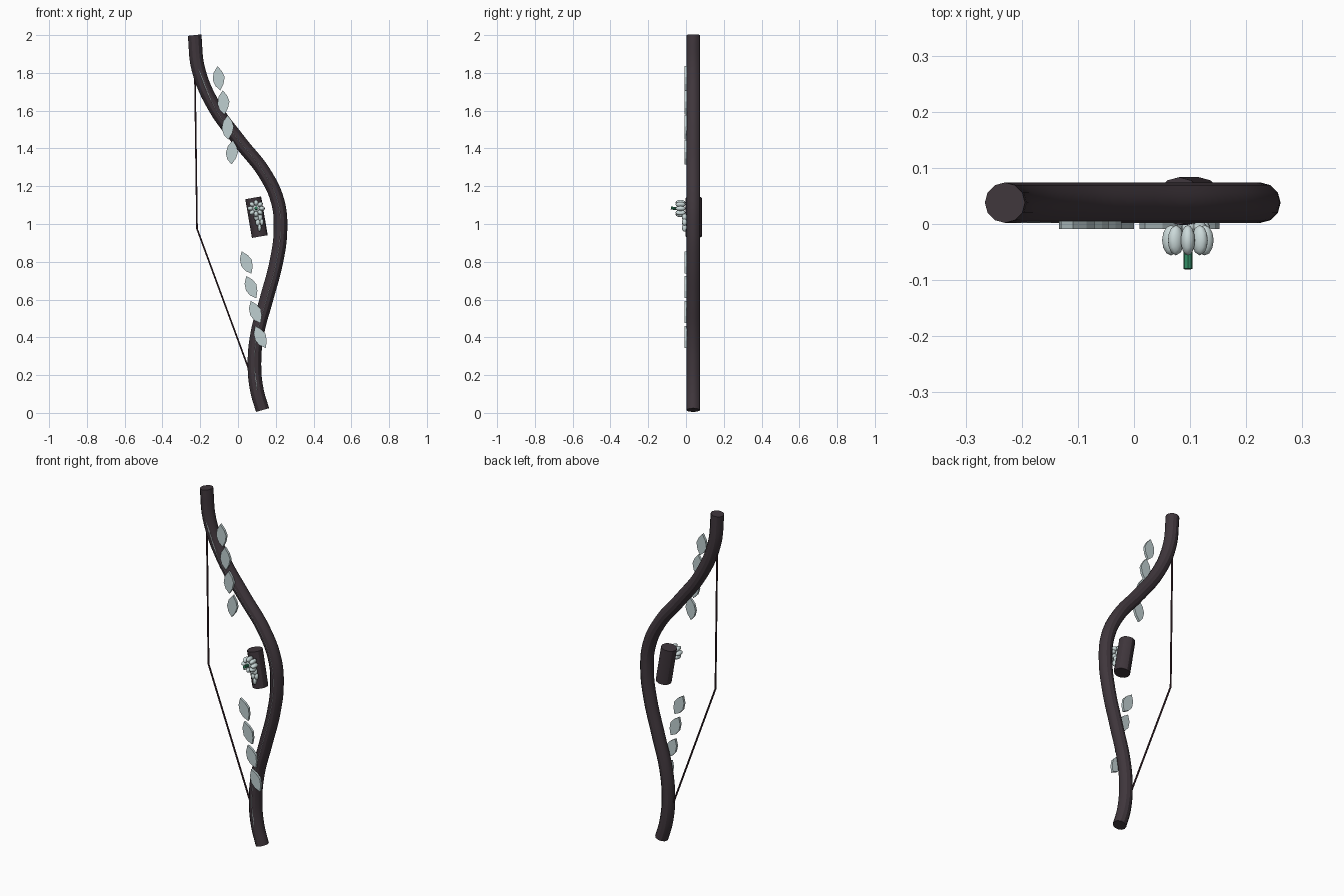
import bpy, bmesh, math
from mathutils import Vector, Matrix

if "Cube" in bpy.data.objects:
    bpy.data.objects.remove(bpy.data.objects["Cube"])


def material(name, rgb):
    m = bpy.data.materials.new(name)
    m.diffuse_color = (*rgb, 1)
    m.use_nodes = True
    m.node_tree.nodes["Principled BSDF"].inputs["Base Color"].default_value = m.diffuse_color
    return m


WOOD = material("dark wood", (0.050, 0.037, 0.045))
CORD = material("dark cord", (0.050, 0.022, 0.030))
PALE = material("pale leaf", (0.52, 0.62, 0.63))
FLOWER = material("pale fruit", (0.60, 0.70, 0.70))
GREEN = material("stem green", (0.03, 0.25, 0.12))


def tube(name, pts, radius, mat, smooth=True, res=4):
    cu = bpy.data.curves.new(name, 'CURVE')
    cu.dimensions = '3D'
    cu.bevel_depth, cu.bevel_resolution = radius, res
    cu.use_fill_caps = True
    cu.resolution_u = 6
    if smooth:
        s = cu.splines.new('BEZIER')
        s.bezier_points.add(len(pts) - 1)
        for bp, p in zip(s.bezier_points, pts):
            bp.co = p
            bp.handle_left_type = bp.handle_right_type = 'AUTO'
    else:
        s = cu.splines.new('POLY')
        s.points.add(len(pts) - 1)
        for sp, p in zip(s.points, pts):
            sp.co = (*p, 1)
    ob = bpy.data.objects.new(name, cu)
    bpy.context.collection.objects.link(ob)
    bpy.ops.object.select_all(action='DESELECT')
    ob.select_set(True)
    bpy.context.view_layer.objects.active = ob
    bpy.ops.object.convert(target='MESH')
    ob = bpy.context.object
    ob.data.materials.clear()
    ob.data.materials.append(mat)
    bpy.ops.object.shade_smooth_by_angle()
    return ob


def mesh_object(name, bm, mat, smooth=True):
    bmesh.ops.recalc_face_normals(bm, faces=bm.faces)
    me = bpy.data.meshes.new(name)
    bm.to_mesh(me)
    bm.free()
    me.materials.append(mat)
    ob = bpy.data.objects.new(name, me)
    bpy.context.collection.objects.link(ob)
    for p in me.polygons:
        p.use_smooth = smooth
    return ob


# Curved bow limbs
path = [(-0.23, 2.0), (-0.21, 1.82), (-0.125, 1.62), (0.01, 1.435), (0.14, 1.27),
        (0.21, 1.12), (0.225, 0.97), (0.203, 0.8), (0.15, 0.6), (0.102, 0.42),
        (0.087, 0.26), (0.10, 0.12), (0.13, 0.015)]
tube("bow_limbs", [(x, 0.038, z) for x, z in path], 0.036, WOOD)

# Thin vine set into the front of the limbs
tube("vine", [(x, 0.0052, z) for x, z in path[1:-1]], 0.0035, PALE, res=1)

# String
tube("bow_string", [(-0.228, 0.038, 1.79), (-0.217, 0.038, 0.975), (0.065, 0.038, 0.21)],
     0.005, CORD, smooth=False, res=1)

# Tilted grip
tilt = math.radians(9.7)
grip_axis = Vector((-math.sin(tilt), 0, math.cos(tilt))) * 0.104
mid = Vector((0.098, 0.041, 1.036))
tube("grip", [mid - grip_axis, mid + grip_axis], 0.0425, WOOD, smooth=False, res=4)

# Leaf plates: x, z, lean in degrees
leaves = [(-0.103, 1.77, 5), (-0.078, 1.642, 2), (-0.055, 1.51, 0), (-0.033, 1.378, -5),
          (0.044, 0.794, 22), (0.069, 0.664, 22), (0.092, 0.532, 22), (0.118, 0.40, 24)]
outline = [(0, 0.066), (0.022, 0.036), (0.033, 0.006), (0.024, -0.03), (0.004, -0.063),
           (-0.020, -0.038), (-0.031, -0.006), (-0.024, 0.032)]
for i, (x, z, deg) in enumerate(leaves):
    bm = bmesh.new()
    face = bm.faces.new([bm.verts.new((u, -0.009, v)) for u, v in outline])
    ext = bmesh.ops.extrude_face_region(bm, geom=[face])
    bmesh.ops.translate(bm, verts=[g for g in ext["geom"] if isinstance(g, bmesh.types.BMVert)],
                        vec=(0, 0.014, 0))
    ob = mesh_object(f"leaf_{i + 1}", bm, PALE, smooth=False)
    ob.matrix_world = Matrix.Translation((x, 0, z)) @ Matrix.Rotation(-math.radians(deg), 4, 'Y')

# Ribbed ornament: lobes in a ring around the front-facing axis
bm = bmesh.new()
centre = Vector((0.096, -0.029, 1.082))
for k in range(8):
    a = k * math.tau / 8
    offset = Vector((math.cos(a), 0, math.sin(a))) * 0.030
    mat = (Matrix.Translation(centre + offset) @ Matrix.Rotation(-a, 4, 'Y')
           @ Matrix.Diagonal((0.016, 0.027, 0.0125, 1)))
    bmesh.ops.create_uvsphere(bm, u_segments=12, v_segments=8, radius=1, matrix=mat)
bmesh.ops.create_uvsphere(bm, u_segments=12, v_segments=8, radius=1,
                          matrix=Matrix.Translation(centre) @ Matrix.Diagonal((0.024, 0.018, 0.024, 1)))
mesh_object("ribbed_ornament", bm, FLOWER)

# Ornament stem
tube("ornament_stem", [(0.096, -0.045, 1.082), (0.096, -0.065, 1.083), (0.096, -0.08, 1.085)],
     0.008, GREEN, res=2)

# Small hanging buds below the ornament
bm = bmesh.new()
for x, z, w, h in ((0.098, 1.035, 0.014, 0.018), (0.117, 1.036, 0.014, 0.020),
                   (0.105, 1.008, 0.013, 0.018), (0.126, 1.010, 0.010, 0.018),
                   (0.114, 0.980, 0.010, 0.020)):
    bmesh.ops.create_uvsphere(bm, u_segments=10, v_segments=8, radius=1,
                              matrix=Matrix.Translation((x, -0.008, z))
                              @ Matrix.Diagonal((w, 0.013, h, 1)))
mesh_object("hanging_buds", bm, FLOWER)
